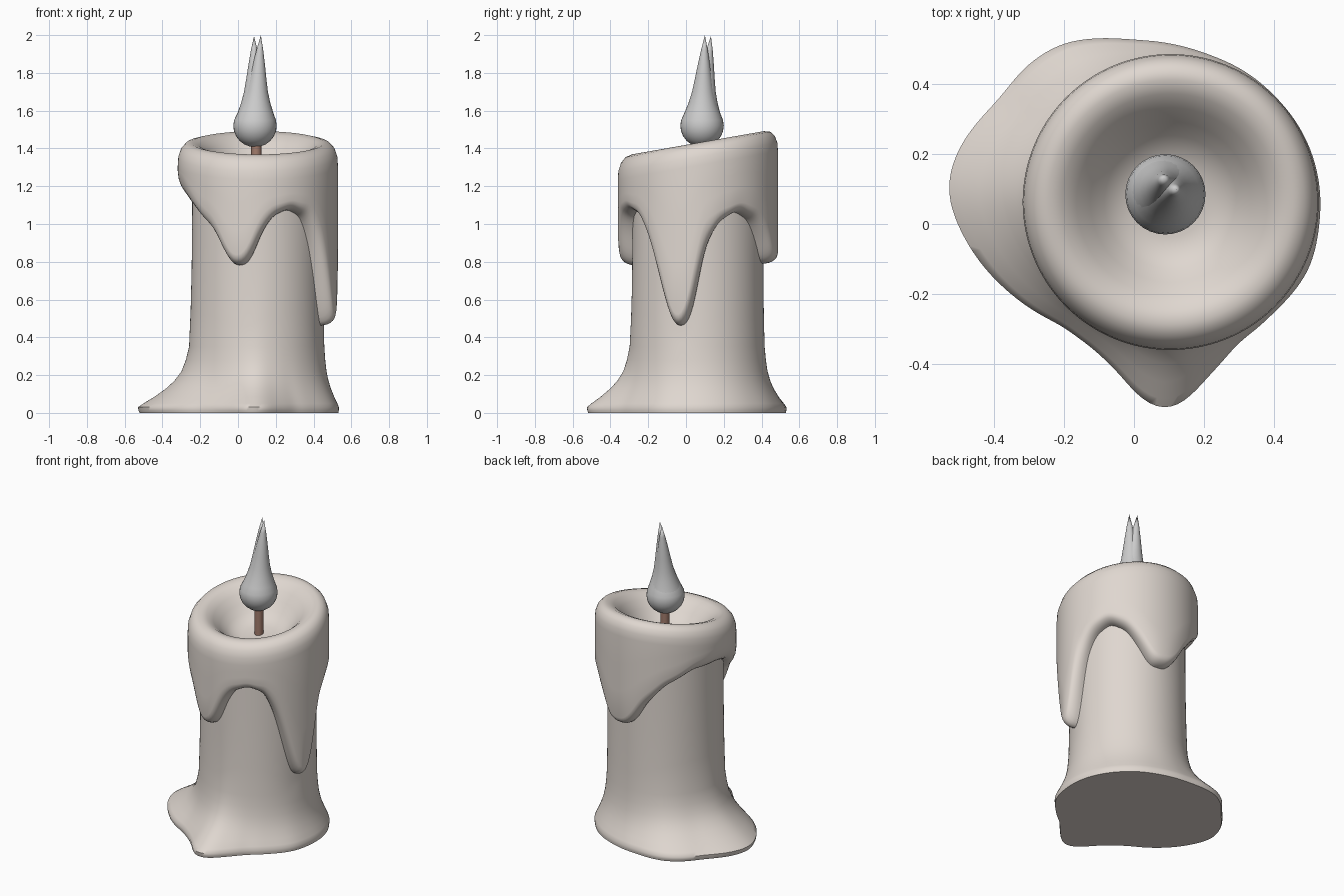
import bpy, bmesh, math
from math import sin, cos, pi, radians, sqrt, exp

if "Cube" in bpy.data.objects:
    bpy.data.objects.remove(bpy.data.objects["Cube"])

N = 180                      # angular steps around the candle
CX, CY = 0.105, 0.063        # candle axis
R_BODY, R_CAP = 0.347, 0.424

# angle (degrees) -> radius of the melted foot
FOOT = [(-180, .634), (-166, .585), (-150, .527), (-131, .468), (-118, .472), (-107, .506),
        (-98, .575), (-92, .602), (-87, .585), (-79, .514), (-65, .445), (-47, .432),
        (-26, .44), (-9, .43), (45, .425), (75, .435), (88, .45), (103, .475), (116, .52),
        (124, .55), (136, .568), (149, .57), (166, .627), (175, .642)]
# angle (degrees) -> height of the lower edge of the wax drips
DRIP = [(-180, 1.17), (-165, 1.14), (-151, 1.09), (-127, .97), (-115, .82), (-110, .78),
        (-101, .78), (-95, .82), (-87, .95), (-78, 1.04), (-64, 1.08), (-50, 1.04),
        (-40, .9), (-33, .74), (-26, .57), (-20, .46), (-11, .46), (-5, .52), (0, .68),
        (6, .88), (17, 1.01), (33, 1.07), (49, 1.02), (60, .92), (70, .81), (76, .79),
        (88, .79), (96, .83), (107, .95), (125, 1.08), (150, 1.17)]


def blur(v, passes):
    for _ in range(passes):
        v = [(v[i - 1] + 2 * v[i] + v[(i + 1) % len(v)]) / 4 for i in range(len(v))]
    return v


def around(table, passes):
    """Sample a periodic angle table at N even steps and soften it."""
    pts = table + [(table[0][0] + 360, table[0][1])]
    out = []
    for i in range(N):
        a = -180 + 360 * i / N
        for (a0, v0), (a1, v1) in zip(pts, pts[1:]):
            if a0 <= a <= a1:
                out.append(v0 + (v1 - v0) * (a - a0) / (a1 - a0))
                break
    return blur(out, passes)


def loft(name, columns, color=None):
    """Close a ring of columns; each column starts and ends on shared poles."""
    bm = bmesh.new()
    first, last = bm.verts.new(columns[0][0]), bm.verts.new(columns[0][-1])
    cols = [[bm.verts.new(p) for p in c[1:-1]] for c in columns]
    for i, c in enumerate(cols):
        d = cols[(i + 1) % len(cols)]
        bm.faces.new((first, d[0], c[0]))
        for k in range(len(c) - 1):
            bm.faces.new((c[k], d[k], d[k + 1], c[k + 1]))
        bm.faces.new((c[-1], d[-1], last))
    bmesh.ops.recalc_face_normals(bm, faces=bm.faces)
    me = bpy.data.meshes.new(name)
    bm.to_mesh(me)
    bm.free()
    ob = bpy.data.objects.new(name, me)
    bpy.context.collection.objects.link(ob)
    finish(ob, name, color)
    return ob


def finish(ob, name, color):
    if color:
        mat = bpy.data.materials.new(name + "_material")
        mat.diffuse_color = color
        mat.use_nodes = True
        mat.node_tree.nodes["Principled BSDF"].inputs["Base Color"].default_value = mat.diffuse_color
        ob.data.materials.append(mat)
    bpy.ops.object.select_all(action='DESELECT')
    ob.select_set(True)
    bpy.context.view_layer.objects.active = ob
    bpy.ops.object.shade_smooth_by_angle(angle=radians(55))


# Candle wax: foot, body, overhanging drips, slanted rim and crater in one skin
foot, edge = around(FOOT, 8), around(DRIP, 5)
step = 2 * pi / N * 0.4
lip = []
for i in range(N):
    slope = (edge[(i + 1) % N] - edge[i - 1]) / (2 * step)
    a = 360 * i / N - 180
    off = (a - 190 + 180) % 360 - 180
    lip.append(0.05 * sqrt(1 + slope * slope) + 0.08 * exp(-(off / 35) ** 2))
lip = blur(lip, 4)

FLARE = [(0, .97), (.012, .99), (.03, 1), (.05, .9), (.085, .7), (.13, .48), (.17, .33),
         (.22, .2), (.28, .12), (.35, .06)]
RIM = [(R_CAP, -.12), (.421, -.075), (.407, -.035), (.383, -.009), (.35, 0), (.31, -.012),
       (.27, -.045), (.23, -.09), (.19, -.135), (.15, -.165), (.1, -.18), (0, -.18)]
columns = []
for i in range(N):
    t = radians(360 * i / N - 180)
    flare = foot[i] - R_BODY
    prof = [(0, 0)] + [(R_BODY + w * flare, z) for z, w in FLARE]
    for f, w in ((.25, .03), (.5, .012), (.75, .004)):
        prof.append((R_BODY + w * flare, .35 + f * (edge[i] - .35)))
    shoulder = 1.43 + .176 * R_CAP * sin(t) - .12
    h = min(lip[i], shoulder - edge[i] - .03)
    for s in (0, .03, .1, .22, .4, .65, 1):
        prof.append((R_BODY + (R_CAP - R_BODY) * sqrt(1 - (1 - s) ** 2), edge[i] + h * s))
    for f in (.33, .66):
        prof.append((R_CAP, edge[i] + h + f * (shoulder - edge[i] - h)))
    prof += [(r, 1.43 + .176 * r * sin(t) + dz) for r, dz in RIM]
    columns.append([(CX + r * cos(t), CY + r * sin(t), z) for r, z in prof])
loft("candle_wax", columns, (.74, .68, .63, 1))

# Wick
bpy.ops.mesh.primitive_cylinder_add(vertices=16, radius=.027, depth=.28, location=(.097, .08, 1.36))
wick = bpy.context.object
wick.name = "wick"
finish(wick, "wick", (.36, .2, .15, 1))

# Flame: two nested teardrops whose tips lean apart
TAIL = [(.096, 1.585), (.075, 1.64), (.058, 1.7), (.045, 1.77), (.033, 1.84), (.018, 1.92)]


def teardrop(name, tip, k, height):
    prof = [(.115 * k * sin(radians(d)), 1.52 - .113 * k * cos(radians(d)))
            for d in range(0, 106, 15)] + [(r * k, z) for r, z in TAIL] + [(0, height)]
    cols = []
    for i in range(32):
        a = 2 * pi * i / 32
        col = []
        for r, z in prof:
            f = max(0, (z - 1.55) / (height - 1.55))
            col.append((.09 + (tip[0] - .09) * f + r * cos(a),
                        .085 + (tip[1] - .085) * f + r * sin(a), z))
        cols.append(col)
    loft(name, cols)


teardrop("flame_outer", (.121, .1), 1.0, 2.0)
teardrop("flame_inner", (.085, .132), .97, 1.995)
